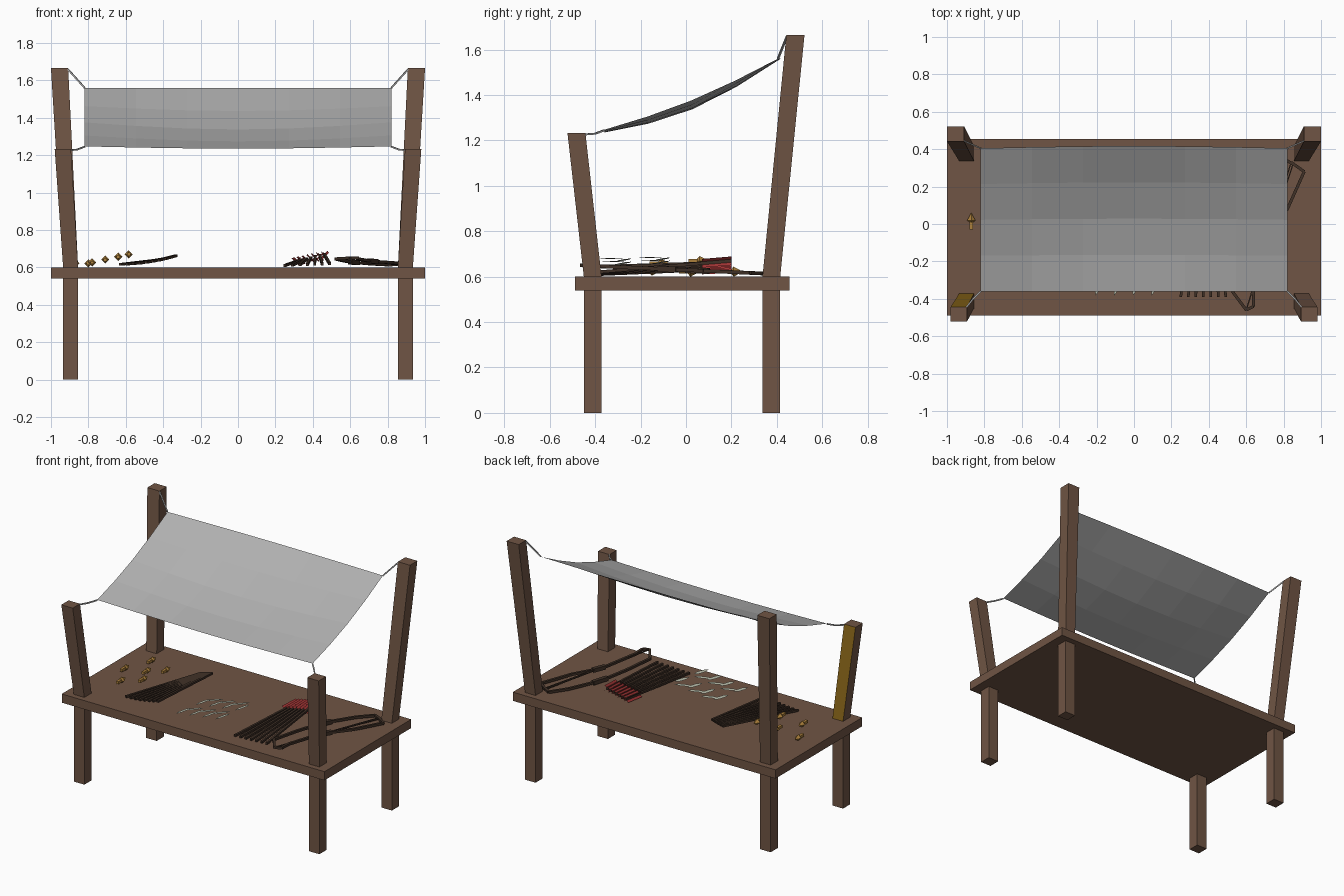
import bpy, bmesh, math
from mathutils import Vector

if "Cube" in bpy.data.objects:
    bpy.data.objects.remove(bpy.data.objects["Cube"])


def material(name, rgb):
    m = bpy.data.materials.new(name)
    m.diffuse_color = (*rgb, 1)
    m.use_nodes = True
    m.node_tree.nodes["Principled BSDF"].inputs["Base Color"].default_value = m.diffuse_color
    return m


WOOD = material("brown wood", (0.16, 0.09, 0.058))
DARK = material("dark wood", (0.05, 0.03, 0.02))
CLOTH = material("grey cloth", (0.44, 0.44, 0.44))
GOLD = material("gold metal", (0.42, 0.22, 0.045))
OCHRE = material("ochre paint", (0.27, 0.14, 0.01))
RED = material("red feather", (0.36, 0.035, 0.035))
PALE = material("pale feather", (0.48, 0.50, 0.40))
TOP = 0.60


def finish(bm, name, *mats):
    bmesh.ops.recalc_face_normals(bm, faces=bm.faces)
    me = bpy.data.meshes.new(name)
    bm.to_mesh(me)
    bm.free()
    for m in mats:
        me.materials.append(m)
    ob = bpy.data.objects.new(name, me)
    bpy.context.collection.objects.link(ob)
    return ob


def prism(bm, lo, hi):
    """Block between two level rectangles (x0, x1, y0, y1, z)."""
    rings = []
    for x0, x1, y0, y1, z in (lo, hi):
        rings.append([bm.verts.new(p) for p in ((x0, y0, z), (x1, y0, z), (x1, y1, z), (x0, y1, z))])
    a, b = rings
    bm.faces.new(a[::-1])
    bm.faces.new(b)
    for i in range(4):
        j = (i + 1) % 4
        bm.faces.new((a[i], a[j], b[j], b[i]))


def bar(bm, p, q, r):
    """Square rod from p to q."""
    p, q = Vector(p), Vector(q)
    d = (q - p).normalized()
    s = d.cross(Vector((0, 0, 1))).normalized()
    t = s.cross(d)
    a, b = ([bm.verts.new(c + s * i * r + t * j * r) for i, j in ((1, 1), (-1, 1), (-1, -1), (1, -1))] for c in (p, q))
    bm.faces.new(a)
    bm.faces.new(b[::-1])
    for i in range(4):
        j = (i + 1) % 4
        bm.faces.new((a[i], a[j], b[j], b[i]))


def path(bm, pts, r):
    for p, q in zip(pts, pts[1:]):
        bar(bm, p, q, r)


def lerp(a, b, t):
    return a + (b - a) * t


# Table top
bm = bmesh.new()
prism(bm, (-1, 1, -0.488, 0.455, 0.54), (-1, 1, -0.488, 0.455, TOP))
finish(bm, "table_top", WOOD)

# Legs, leaning posts and tie ropes
for sx, side in ((-1, "left"), (1, "right")):
    for end in ("front", "back"):
        y0, y1 = (-0.45, -0.372) if end == "front" else (0.337, 0.415)
        x0, x1 = sorted((sx * 0.935, sx * 0.855))
        bm = bmesh.new()
        prism(bm, (x0, x1, y0, y1, 0), (x0, x1, y0, y1, 0.54))
        finish(bm, f"{end}_{side}_leg", WOOD)

        bm = bmesh.new()
        if end == "front":
            xt = sorted((sx * 0.98, sx * 0.893))
            top = (*xt, -0.522, -0.443, 1.232)
            rope = ((sx * 0.90, -0.45, 1.226), (sx * 0.86, -0.40, 1.23), (sx * 0.82, -0.36, 1.245))
        else:
            xt = sorted((sx * 1.0, sx * 0.908))
            top = (*xt, 0.442, 0.522, 1.665)
            rope = ((sx * 0.91, 0.445, 1.66), (sx * 0.82, 0.405, 1.56))
        prism(bm, (x0, x1, y0, y1, TOP), top)
        ob = finish(bm, f"{end}_{side}_post", WOOD, OCHRE)
        if end == "front" and sx < 0:
            # inner face of this post is painted
            for f in ob.data.polygons:
                f.material_index = int(f.normal.y > 0.7)
        bm = bmesh.new()
        path(bm, rope, 0.004)
        finish(bm, f"{end}_{side}_rope", CLOTH)

# Sagging canopy
bm = bmesh.new()
NU, NV = 6, 4
bmesh.ops.create_grid(bm, x_segments=NU, y_segments=NV, size=0.5)
for v in bm.verts:
    u, w = v.co.x + 0.5, v.co.y + 0.5
    su, sw = math.sin(math.pi * u), math.sin(math.pi * w)
    v.co = (lerp(-0.82, 0.82, u), lerp(-0.36, 0.405, w) + 0.012 * w * su,
            lerp(1.247, 1.56, w) - 0.028 * sw - 0.032 * sw * su - 0.012 * (1 - w) * su)
finish(bm, "canopy", CLOTH)

# Arrowheads: four-sided points with a short socket
bm = bmesh.new()
for x, y in ((-0.87, 0.01), (-0.80, 0.20), (-0.78, -0.16), (-0.71, 0.02), (-0.64, -0.12), (-0.585, 0.05)):
    z = TOP + 0.022 + 0.22 * max(0, x + 0.8)
    mid = [bm.verts.new((x + a, y + 0.01, z + b)) for a, b in ((0.022, 0), (0, 0.022), (-0.022, 0), (0, -0.022))]
    for tip in (y + 0.05, y - 0.01):
        t = bm.verts.new((x, tip, z))
        for i in range(4):
            bm.faces.new((mid[i], mid[(i + 1) % 4], t))
    bar(bm, (x, y, z), (x, y - 0.04, z), 0.009)
finish(bm, "arrowheads", GOLD)

# Fan of bare shafts
bm = bmesh.new()
for i in range(8):
    t = i / 7
    ends = []
    for x, y in ((lerp(-0.63, -0.39, t), -0.32), (lerp(-0.41, -0.33, t), 0.19)):
        ends.append((x, y, TOP + 0.016 + 0.05 * ((x + 0.64) / 0.32) ** 2))
    bar(bm, *ends, 0.007)
finish(bm, "bare_shafts", DARK)

# Loose feathers in two rows, lying in a tilted plane
bm = bmesh.new()
for row in range(2):
    for i in range(7):
        cx = -0.19 + 0.05 * i + 0.03 * row
        cy = -0.30 + 0.17 * row + (0.025 if i % 2 else -0.025)
        a = math.radians(35 if i % 2 else 75)
        vs = []
        for l, w in ((-0.06, 0), (-0.025, -0.013), (0.03, -0.013), (0.06, 0), (0.03, 0.013), (-0.025, 0.013)):
            x = cx + l * math.cos(a) - w * math.sin(a)
            y = cy + l * math.sin(a) + w * math.cos(a)
            vs.append(bm.verts.new((x, y, TOP + 0.03 + 0.14 * (x + 0.25))))
        bm.faces.new(vs)
finish(bm, "loose_feathers", PALE)

# Finished arrows with red crossed fletching
shafts, fletch = bmesh.new(), bmesh.new()
for i in range(7):
    t = i / 6
    p = Vector((lerp(0.25, 0.49, t), -0.39, TOP + lerp(0.01, 0.02, t)))
    q = Vector((lerp(0.32, 0.46, t), 0.20, TOP + lerp(0.035, 0.07, t)))
    bar(shafts, p, q, 0.007)
    a, b = p.lerp(q, 0.78), p.lerp(q, 1.0)
    for ang in (45, 135):
        o = Vector((math.cos(math.radians(ang)), 0, math.sin(math.radians(ang)))) * 0.027
        fletch.faces.new([fletch.verts.new(c) for c in (a - o, b - o, b + o, a + o)])
finish(shafts, "arrow_shafts", DARK)
finish(fletch, "arrow_fletching", RED)

# Two recurve bows with strings
bows = (((0.60, -0.46), (0.64, -0.44), (0.64, -0.36), (0.70, -0.12), (0.74, -0.04), (0.82, 0.08), (0.91, 0.28), (0.84, 0.33)),
        ((0.60, -0.46), (0.525, -0.36), (0.56, -0.16), (0.60, 0.0), (0.64, 0.1), (0.72, 0.25), (0.80, 0.35), (0.85, 0.32)))
for n, pts in enumerate(bows):
    pts = [(x, y, TOP + lerp(0.05, 0.014, (y + 0.46) / 0.8)) for x, y in pts]
    bm = bmesh.new()
    path(bm, pts, 0.008)
    bar(bm, pts[3], pts[4], 0.013)
    bar(bm, pts[0], pts[-1], 0.003)
    finish(bm, f"bow_{n + 1}", DARK)
